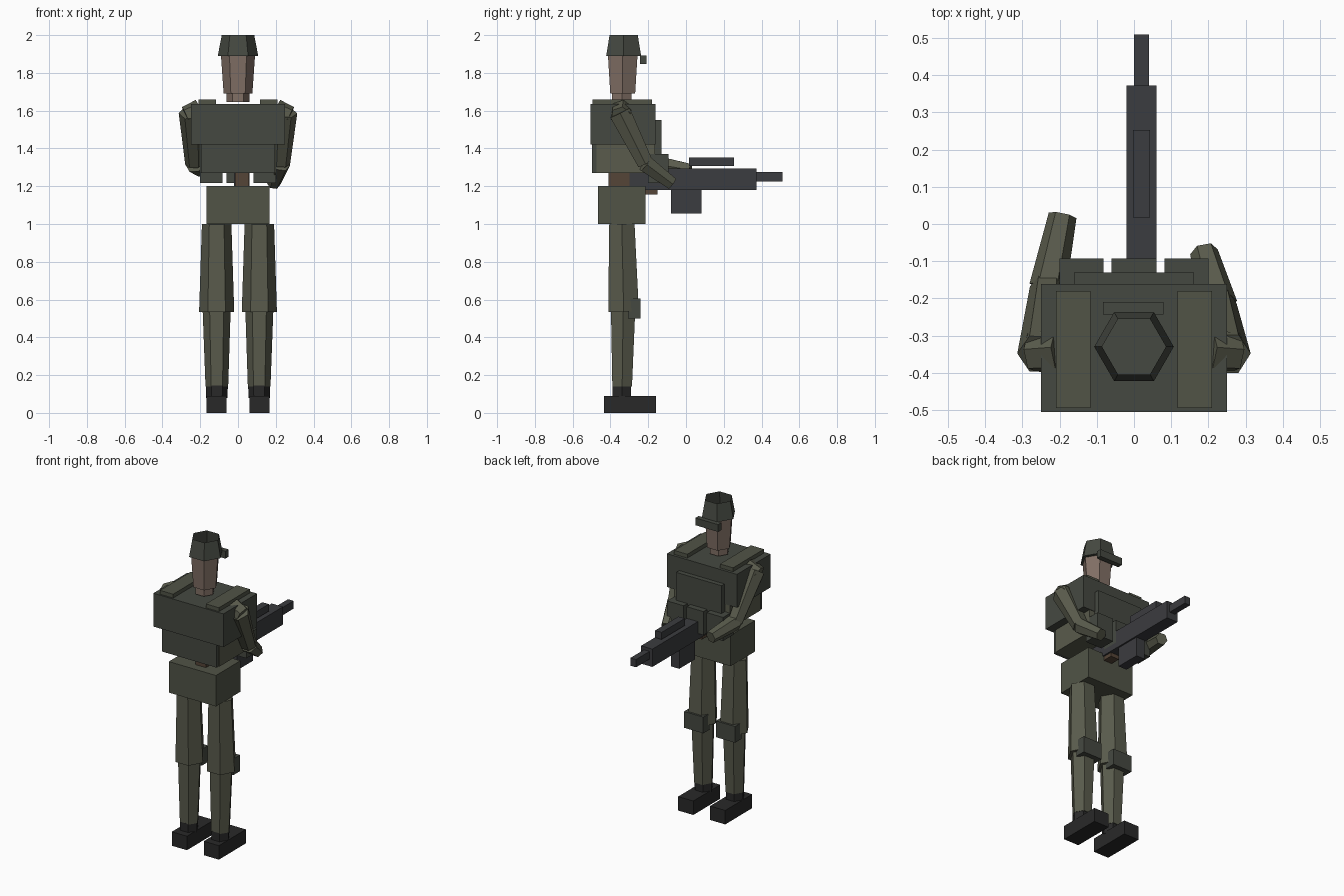
import bpy, bmesh, math
from mathutils import Vector

if "Cube" in bpy.data.objects:
    bpy.data.objects.remove(bpy.data.objects["Cube"])


def mat(name, r, g, b):
    m = bpy.data.materials.new(name)
    m.diffuse_color = (r, g, b, 1)
    m.use_nodes = True
    m.node_tree.nodes["Principled BSDF"].inputs["Base Color"].default_value = m.diffuse_color
    return m


OLIVE = mat("olive", .10, .104, .072)
DRAB = mat("drab", .082, .088, .062)
VEST = mat("vest_green", .060, .066, .053)
METAL = mat("gunmetal", .044, .045, .050)
BLACK = mat("boot_black", .022, .022, .022)
SKIN = mat("skin", .22, .16, .13)
WOOD = mat("brown", .09, .058, .038)


def finish(name, bm, material):
    me = bpy.data.meshes.new(name)
    bmesh.ops.recalc_face_normals(bm, faces=bm.faces)
    bm.to_mesh(me)
    bm.free()
    me.materials.append(material)
    ob = bpy.data.objects.new(name, me)
    bpy.context.collection.objects.link(ob)
    return ob


def box(name, x, y, z, material):
    """Box from (min, max) ranges."""
    bm = bmesh.new()
    bmesh.ops.create_cube(bm, size=1)
    for v in bm.verts:
        v.co = [(r[0] + r[1]) / 2 + c * (r[1] - r[0]) for r, c in zip((x, y, z), v.co)]
    return finish(name, bm, material)


def limb(name, a, b, ra, rb, material, open_end=False):
    """Six-sided tapered segment from a to b, corners towards +-x."""
    a, b = Vector(a), Vector(b)
    d = (b - a).normalized()
    u = (Vector((1, 0, 0)) - d * d.x).normalized()
    w = d.cross(u)
    bm = bmesh.new()
    rings = []
    for c, r in ((a, ra), (b, rb)):
        rings.append([bm.verts.new(c + r * (u * math.cos(i * math.pi / 3) + w * math.sin(i * math.pi / 3)))
                      for i in range(6)])
    for i in range(6):
        j = (i + 1) % 6
        bm.faces.new((rings[0][i], rings[0][j], rings[1][j], rings[1][i]))
    bm.faces.new(rings[0][::-1])
    if not open_end:
        bm.faces.new(rings[1])
    return finish(name, bm, material)


# Legs, boots, knee pads, pouches and shoulder straps, on both sides
for side, s in (("left", -1), ("right", 1)):
    def span(lo, hi):
        return tuple(sorted((s * lo, s * hi)))
    box(side + "_boot", span(.06, .168), (-.435, -.16), (0, .09), BLACK)
    limb(side + "_ankle", (s * .112, -.34, .08), (s * .112, -.34, .145), .057, .058, BLACK)
    limb(side + "_shin", (s * .112, -.338, .14), (s * .113, -.333, .54), .06, .074, OLIVE)
    limb(side + "_thigh", (s * .113, -.33, .535), (s * .113, -.34, 1.0), .093, .078, OLIVE)
    box(side + "_knee_pad", span(.045, .182), (-.307, -.24), (.50, .605), VEST)
    box(side + "_shoulder_strap", span(.117, .21), (-.495, -.18), (1.60, 1.66), DRAB)
    box(side + "_pouch", span(.082, .2), (-.2, -.093), (1.218, 1.37), VEST)
    limb(side + "_shoulder", (s * .2, -.34, 1.602), (s * .275, -.345, 1.57), .06, .055, OLIVE)

# Body
box("pelvis", (-.168, .168), (-.465, -.215), (1.0, 1.2), DRAB)
box("waist", (-.2, .2), (-.475, -.165), (1.27, 1.42), OLIVE)
box("back_pack", (-.195, .195), (-.497, -.4), (1.27, 1.42), VEST)
box("chest", (-.25, .25), (-.506, -.162), (1.42, 1.635), VEST)
box("chest_plate", (-.162, .162), (-.2, -.131), (1.36, 1.55), VEST)
box("centre_pouch", (-.06, .06), (-.2, -.093), (1.218, 1.37), VEST)

# Arms
for side, sh, el, ha in (
        ("right", (.248, -.35, 1.59), (.228, -.215, 1.32), (.188, -.075, 1.215)),
        ("left", (-.248, -.35, 1.59), (-.232, -.17, 1.32), (-.192, .023, 1.285))):
    limb(side + "_upper_arm", sh, el, .066, .048, OLIVE)
    limb(side + "_forearm", el, ha, .05, .038, OLIVE)

# Head and helmet (helmet is an open-topped shell)
limb("neck", (0, -.34, 1.645), (0, -.34, 1.70), .06, .06, SKIN)
limb("head", (0, -.335, 1.69), (0, -.335, 1.889), .076, .09, SKIN)
limb("helmet", (0, -.33, 1.89), (0, -.33, 2.0), .107, .086, VEST, open_end=True)
box("visor", (-.083, .08), (-.243, -.21), (1.846, 1.893), VEST)

# Rifle
box("rifle_body", (-.02, .06), (-.3, .372), (1.18, 1.295), METAL)
box("rifle_barrel", (0, .04), (.37, .51), (1.225, 1.275), METAL)
box("rifle_sight", (-.003, .043), (.017, .253), (1.307, 1.353), METAL)
box("rifle_magazine", (-.01, .05), (-.08, .083), (1.055, 1.185), METAL)
box("rifle_stock", (-.017, .058), (-.41, -.29), (1.19, 1.28), WOOD)
box("rifle_grip", (-.01, .05), (-.215, -.15), (1.155, 1.19), WOOD)
